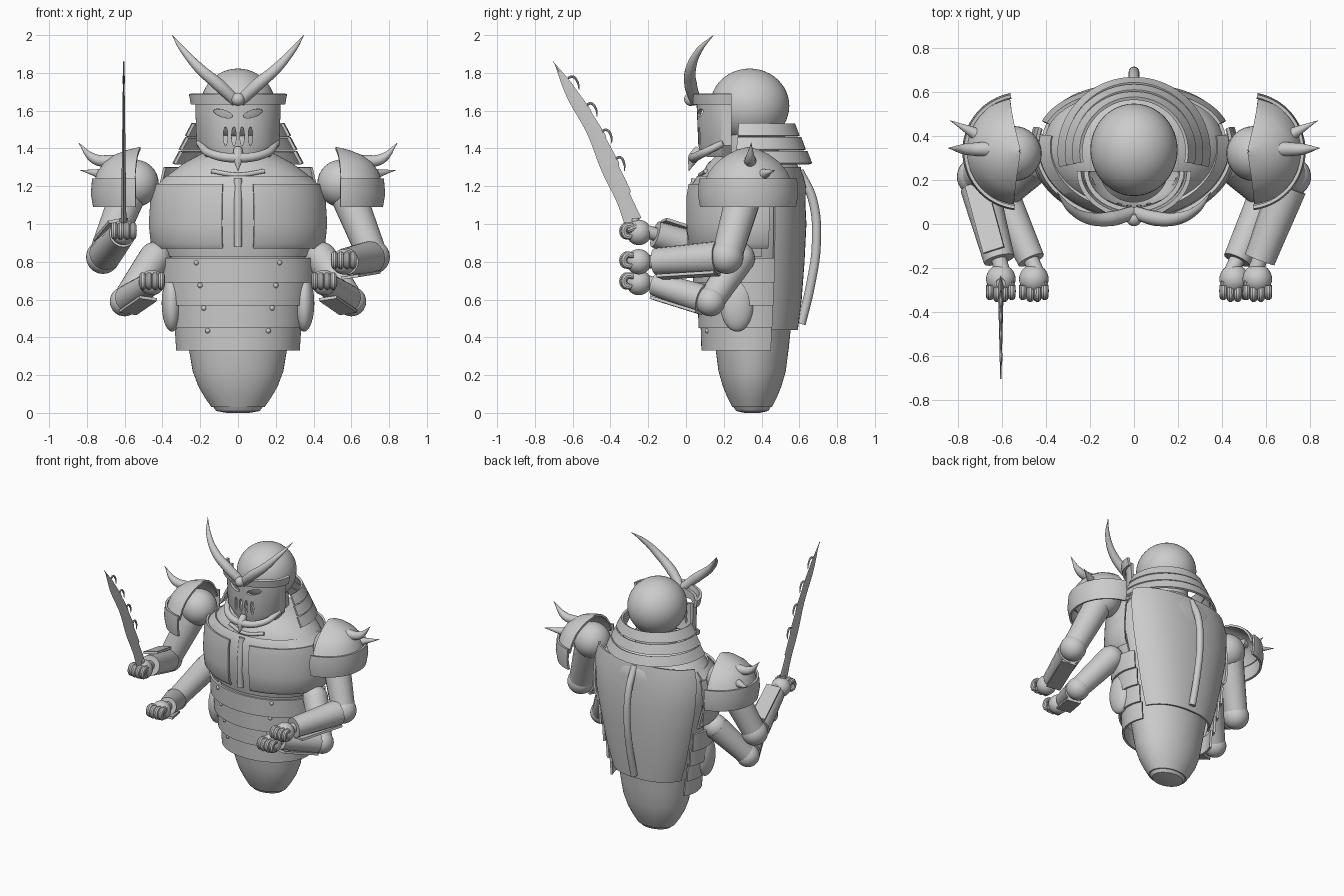
import bpy, bmesh, math
from mathutils import Vector, Matrix

cube = bpy.data.objects.get("Cube")
if cube:
    bpy.data.objects.remove(cube)

mat = bpy.data.materials.new("plain_grey")
mat.use_nodes = True
GREY = (0.6, 0.6, 0.6, 1)
mat.diffuse_color = GREY
mat.node_tree.nodes["Principled BSDF"].inputs["Base Color"].default_value = GREY
parts = []
CY = 0.35  # depth of the body axis


def bake(ob):
    """Turn curves and modifiers into a plain mesh object."""
    bpy.context.view_layer.update()
    dg = bpy.context.evaluated_depsgraph_get()
    me = bpy.data.meshes.new_from_object(ob.evaluated_get(dg), depsgraph=dg)
    name = ob.name
    bpy.data.objects.remove(ob)
    new = bpy.data.objects.new(name, me)
    new.name = name
    bpy.context.collection.objects.link(new)
    me.materials.clear()
    me.materials.append(mat)
    parts.append(new)
    return new


def finish(bm, name, thick=0, cutter=None):
    bmesh.ops.recalc_face_normals(bm, faces=bm.faces)
    me = bpy.data.meshes.new(name)
    bm.to_mesh(me)
    bm.free()
    ob = bpy.data.objects.new(name, me)
    bpy.context.collection.objects.link(ob)
    if thick:
        mod = ob.modifiers.new("thickness", "SOLIDIFY")
        mod.thickness, mod.offset = thick, 0
    if cutter:
        mod = ob.modifiers.new("holes", "BOOLEAN")
        mod.object, mod.operation, mod.solver = cutter, "DIFFERENCE", "EXACT"
    return bake(ob)


def shell(name, rings, a0=0, a1=360, cx=0, cy=CY, side=1, thick=0.015, cutter=None, n=56, power=1):
    """Loft elliptical rings (z, rx, ry); angles run from the front towards the side."""
    bm = bmesh.new()
    full = a1 - a0 == 360
    count = n if full else n + 1
    rows = []
    for z, rx, ry in rings:
        row = []
        for i in range(count):
            a = math.radians(a0 + (a1 - a0) * i / n)
            u, v = (math.copysign(abs(f) ** power, f) for f in (math.sin(a), -math.cos(a)))
            row.append(bm.verts.new((side * (cx + rx * u), cy + ry * v, z)))
        rows.append(row)
    for lo, hi in zip(rows, rows[1:]):
        for i in range(n):
            j = (i + 1) % count
            bm.faces.new((lo[i], lo[j], hi[j], hi[i]))
    if full:
        bm.faces.new(rows[0])
        bm.faces.new(rows[-1])
    return finish(bm, name, 0 if full else thick, cutter)


def ball(name, c, r, scale=(1, 1, 1), seg=32):
    bm = bmesh.new()
    m = Matrix.Translation(c) @ Matrix.Diagonal((*scale, 1))
    bmesh.ops.create_uvsphere(bm, u_segments=seg, v_segments=seg // 2, radius=r, matrix=m)
    return finish(bm, name)


def tube(name, pts, radii, res=6):
    cu = bpy.data.curves.new(name, "CURVE")
    cu.dimensions, cu.bevel_depth, cu.bevel_resolution = "3D", 1, res
    cu.use_fill_caps, cu.resolution_u = True, 8
    sp = cu.splines.new("BEZIER")
    sp.bezier_points.add(len(pts) - 1)
    for bp, p, r in zip(sp.bezier_points, pts, radii):
        bp.co, bp.radius = p, r
        bp.handle_left_type = bp.handle_right_type = "AUTO"
    ob = bpy.data.objects.new(name, cu)
    bpy.context.collection.objects.link(ob)
    return bake(ob)


def plate(name, a, b, offset, width):
    """Flat guard running beside the line a-b."""
    a, b, off = Vector(a), Vector(b), Vector(offset)
    y = (b - a).normalized()
    z = (off - off.dot(y) * y).normalized()
    rot = Matrix((y.cross(z), y, z)).transposed().to_4x4()
    m = Matrix.Translation((a + b) / 2 + z * off.length) @ rot
    bm = bmesh.new()
    bmesh.ops.create_cube(bm, size=1, matrix=m @ Matrix.Diagonal((width, (b - a).length * 0.75, 0.016, 1)))
    return finish(bm, name)


# Body and tail
shell("body", [(0.03, 0.14, 0.105), (0.08, 0.175, 0.13), (0.14, 0.21, 0.155), (0.22, 0.24, 0.178),
               (0.35, 0.262, 0.195), (0.5, 0.29, 0.21), (0.8, 0.36, 0.25), (1.0, 0.41, 0.28),
               (1.2, 0.41, 0.285), (1.26, 0.37, 0.27), (1.32, 0.29, 0.235), (1.38, 0.18, 0.17)])
shell("tail_cap", [(0, 0.06, 0.04), (0.01, 0.115, 0.085), (0.05, 0.145, 0.11)])
shell("neck", [(1.3, 0.15, 0.15), (1.55, 0.13, 0.13)])

# Belly bands with rivets
for i in range(4):
    top, rx, ry = 0.82 - 0.12 * i, 0.415 - 0.029 * i, 0.31 - 0.015 * i
    shell("belly_band", [(top - 0.13, rx - 0.008, ry - 0.004), (top, rx, ry)], -112, 112)
    for s in (-1, 1):
        x = s * (0.22 - 0.02 * i)
        ball("rivet", (x, CY - ry * math.sqrt(1 - (x / rx) ** 2) - 0.005, top - 0.025), 0.014, seg=12)

# Back shell and spine
shell("back_shell", [(0.44, 0.29, 0.235), (0.6, 0.34, 0.255), (0.8, 0.385, 0.27), (1.0, 0.425, 0.28),
                     (1.2, 0.44, 0.27), (1.3, 0.415, 0.25)], 112, 248, power=0.88)
tube("spine_bar", [(0, 0.6, 1.28), (0, 0.67, 1.13), (0, 0.69, 0.9), (0, 0.66, 0.68), (0, 0.61, 0.47)],
     [0.024] * 5)

# Chest plates
for s in (-1, 1):
    shell("chest_plate", [(0.875, 0.435, 0.32), (0.9, 0.455, 0.335), (1.0, 0.465, 0.345), (1.15, 0.455, 0.345),
                          (1.21, 0.44, 0.335)], 10.5, 105, side=s)
tube("chest_bar", [(0, 0.03, 0.88), (0, 0.025, 1.05), (0, 0.05, 1.24)], [0.022] * 3)
shell("chest_base", [(0.83, 0.38, 0.29), (1.0, 0.43, 0.325), (1.2, 0.425, 0.315), (1.25, 0.375, 0.285)], -100, 100)
tube("neckline", [(-0.14, 0.105, 1.28), (0, 0.075, 1.26), (0.14, 0.105, 1.28)], [0.012] * 3)

# Collar tiers behind the head
for i in range(3):
    z, r = 1.475 - 0.073 * i, 0.24 + 0.033 * i
    shell("collar_tier", [(z - 0.01, r + 0.035, r + 0.025), (z + 0.055, r, r)], 78, 282, cy=0.33)

# Head and mask
ball("head", (0, 0.337, 1.625), 0.198, (1, 1.06, 1), 48)
bm = bmesh.new()
holes = [(0.044 * i, 1.465, 0, 0.012, 0.05) for i in (-1.5, -0.5, 0.5, 1.5)]
holes += [(s * 0.08, 1.585, -s * 0.3, 0.055, 0.019) for s in (-1, 1)]
for x, z, tilt, w, h in holes:
    m = Matrix.Translation((x, 0.05, z)) @ Matrix.Rotation(tilt, 4, "Y") @ Matrix.Diagonal((w, 0.15, h, 1))
    bmesh.ops.create_uvsphere(bm, u_segments=16, v_segments=8, radius=1, matrix=m)
cutter = finish(bm, "mask_cutter")
cutter.hide_render = True
shell("face_mask", [(1.36, 0.16, 0.15), (1.42, 0.21, 0.165), (1.66, 0.217, 0.175)], -90, 90, cy=0.24,
      thick=0.02, cutter=cutter)
parts.remove(cutter)
bpy.data.objects.remove(cutter)
shell("brow_band", [(1.635, 0.24, 0.195), (1.69, 0.25, 0.205)], -90, 90, cy=0.24, thick=0.02)
ball("brow_knob", (0, 0.025, 1.66), 0.035)
tube("jaw_guard", [(-0.205, 0.2, 1.43), (-0.15, 0.09, 1.375), (0, 0.04, 1.35), (0.15, 0.09, 1.375),
                   (0.205, 0.2, 1.43)], [0.018, 0.022, 0.026, 0.022, 0.018])
tube("chin_spike", [(0, 0.07, 1.4), (0, 0.04, 1.35), (0, 0.015, 1.28)], [0.022, 0.03, 0.001])
for s in (-1, 1):
    tube("horn", [(s * 0.01, 0.05, 1.65), (s * 0.1, 0.025, 1.735), (s * 0.2, 0.025, 1.82),
                  (s * 0.29, 0.07, 1.92), (s * 0.35, 0.145, 2.0)], [0.03, 0.034, 0.028, 0.017, 0.001])


def arm(s, label, shoulder, elbow, wrist, r, guard_up=-1):
    sh, el, wr = (Vector((s * p[0], p[1], p[2])) for p in (shoulder, elbow, wrist))
    tube(label + "_upper_arm", [sh, el], [r * 1.15, r * 0.95])
    ball(label + "_elbow", el, r * 1.05)
    d = (wr - el).normalized()
    tube(label + "_forearm", [el + d * 0.05, wr - d * 0.03], [r * 1.03, r * 0.84])
    tube(label + "_wrist", [wr - d * 0.04, wr + d * 0.05], [0.035] * 2)
    plate(label + "_forearm_guard", el, wr, Vector((s * 0.15, 0, guard_up)) * r * 0.98, 0.1)
    # Fist with four curled fingers
    palm = wr + Vector((0, -0.06, 0))
    ball(label + "_palm", palm, 0.067)
    for i in range(4):
        p = palm + Vector((0.033 * (i - 1.5), 0.008 * abs(i - 1.5), 0))
        tube(label + "_finger", [p + Vector((0, -dy, dz)) for dy, dz in
                                 ((0.04, 0.035), (0.08, 0.032), (0.085, -0.012), (0.05, -0.025))],
             [0.017, 0.018, 0.018, 0.015], 3)
    tube(label + "_thumb", [palm + Vector((-s * 0.04, -0.01, 0.03)), palm + Vector((-s * 0.055, -0.06, 0.01))],
         [0.02, 0.015], 3)
    return palm


# Arms, shoulder pads and hip pads
for s in (-1, 1):
    raised = (0.605, -0.19, 0.955) if s < 0 else (0.56, -0.19, 0.8)
    fist = arm(s, "upper", (0.565, 0.32, 1.2), (0.715, 0.215, 0.825), raised, 0.085, -s)
    if s < 0:
        sword_fist = fist
    arm(s, "lower", (0.44, 0.28, 0.82), (0.6, 0.13, 0.59), (0.455, -0.19, 0.69), 0.075)
    ball("lower_shoulder", (s * 0.44, 0.28, 0.82), 0.085)
    ball("shoulder_ball", (s * 0.545, 0.32, 1.215), 0.125)
    shell("shoulder_pad", [(1.09, 0.25, 0.25), (1.16, 0.262, 0.262), (1.24, 0.255, 0.255)],
          7, 169, cx=0.51, cy=0.33, side=s)
    shell("shoulder_pad_top", [(1.2, 0.245, 0.235), (1.27, 0.225, 0.205), (1.32, 0.19, 0.165), (1.36, 0.135, 0.11),
                               (1.385, 0.07, 0.06), (1.4, 0.005, 0.005)],
          7, 169, cx=0.515, cy=0.33, side=s)
    tube("shoulder_spike", [(s * 0.66, 0.34, 1.33), (s * 0.76, 0.34, 1.345), (s * 0.845, 0.345, 1.43)],
         [0.035, 0.027, 0.001])
    tube("side_spike", [(s * 0.7, 0.4, 1.26), (s * 0.835, 0.47, 1.285)], [0.032, 0.001])
    ball("hip_pad", (s * 0.35, 0.27, 0.58), 0.15, (0.36, 0.6, 1))

# Sword: bowed, ridged blade with a serrated back edge and thin hooks
SX = sword_fist.x
tube("sword_grip", [sword_fist + Vector((0, 0, -0.06)), (SX, -0.27, 1.03)], [0.02, 0.022])


def blade_point(t, off, x=0):
    bow = 0.03 * math.sin(math.pi * t) + off
    return Vector((SX + x, -0.28 - 0.425 * t + 0.89 * bow, 1.01 + 0.85 * t + 0.45 * bow))


bm = bmesh.new()
STEPS = 48
rows = []
for i in range(STEPS + 1):
    t = i / STEPS
    w = 0.048 * (1 - t ** 4) + 0.001
    notch = 0.014 * (t * 6 % 1) * (1 - t)
    ridge = 0.003 + 0.011 * (1 - t)
    rows.append([bm.verts.new(p) for p in (
        blade_point(t, -w + 0.006 * math.sin(t * 14)), blade_point(t, 0, ridge),
        blade_point(t, w - notch), blade_point(t, 0, -ridge))])
for lo, hi in zip(rows, rows[1:]):
    for k in range(4):
        j = (k + 1) % 4
        bm.faces.new((lo[k], lo[j], hi[j], hi[k]))
bm.faces.new(rows[0])
bm.faces.new(rows[-1])
finish(bm, "sword_blade")
for t in (0.3, 0.47, 0.64, 0.82):
    e = 0.04 * (1 - t ** 4)
    tube("blade_hook", [blade_point(t + 0.06, e), blade_point(t + 0.055, e + 0.025),
                        blade_point(t + 0.015, e + 0.032), blade_point(t - 0.025, e + 0.018)],
         [0.007, 0.007, 0.006, 0.002], 2)

# Smooth shading with sharp edges kept
bpy.ops.object.select_all(action="DESELECT")
for ob in parts:
    ob.select_set(True)
bpy.context.view_layer.objects.active = parts[0]
bpy.ops.object.shade_smooth_by_angle(angle=math.radians(35))
